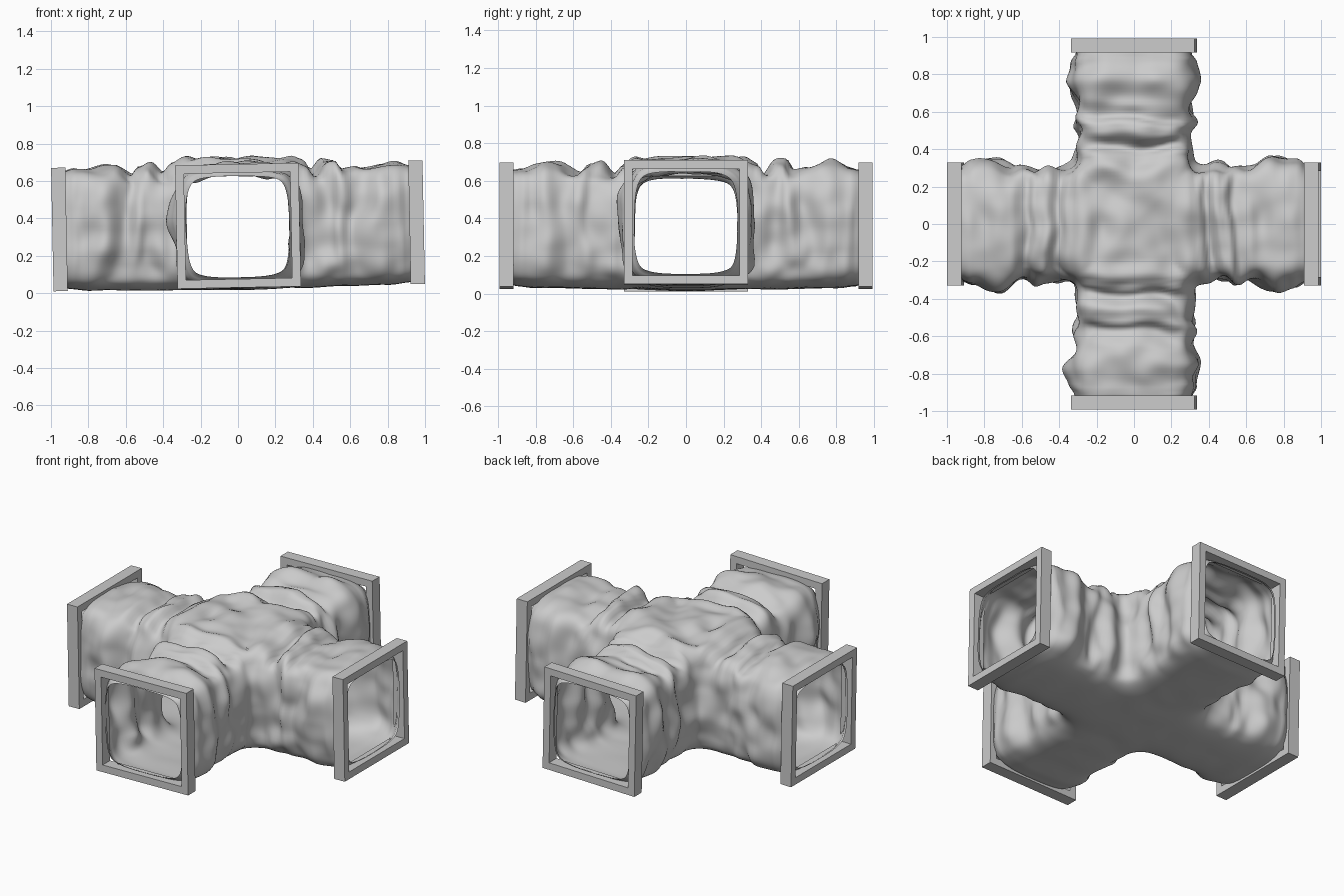
import bpy, bmesh, math
from mathutils import Vector, Matrix, noise

if "Cube" in bpy.data.objects:
    bpy.data.objects.remove(bpy.data.objects["Cube"])

TILT = Matrix.Translation((0, 0, 0.36)) @ Matrix.Rotation(-0.02, 4, 'Y') @ Matrix.Translation((0, 0, -0.36))
END, W, Z0, Z1, CHAMFER = 0.97, 0.318, 0.03, 0.675, 0.035


def lerp_table(table, d):
    for (a, va), (b, vb) in zip(table, table[1:]):
        if d <= b:
            t = max(0, (d - a) / (b - a))
            t = t * t * (3 - 2 * t)
            return va + (vb - va) * t
    return table[-1][1]


def add_object(name, bm):
    me = bpy.data.meshes.new(name)
    bm.to_mesh(me)
    bm.free()
    ob = bpy.data.objects.new(name, me)
    bpy.context.collection.objects.link(ob)
    return ob


# Cross-shaped tunnel cage, open at the four ends
inner = [-W, -W / 2, 0, W / 2, W]
arm = [W + (END - W) * k / 5 for k in range(1, 6)]
xs = [-a for a in reversed(arm)] + inner + arm
zs = [Z0 + (Z1 - Z0) * k / 4 for k in range(5)]
N = len(xs) - 1


def inside(i, j):
    return 0 <= i < N and 0 <= j < N and (5 <= i < 9 or 5 <= j < 9)


bm = bmesh.new()


def quad(*pts):
    bm.faces.new([bm.verts.new(p) for p in pts])


for i in range(N):
    for j in range(N):
        if not inside(i, j):
            continue
        c = [(xs[i], xs[j]), (xs[i + 1], xs[j]), (xs[i + 1], xs[j + 1]), (xs[i], xs[j + 1])]
        quad(*[(x, y, Z1) for x, y in c])
        quad(*[(x, y, Z0) for x, y in reversed(c)])
        for k, (di, dj) in enumerate([(0, -1), (1, 0), (0, 1), (-1, 0)]):
            ni, nj = i + di, j + dj
            if inside(ni, nj) or not (0 <= ni < N and 0 <= nj < N):
                continue
            (ax, ay), (bx, by) = c[k], c[(k + 1) % 4]
            for za, zb in zip(zs, zs[1:]):
                quad((ax, ay, za), (bx, by, za), (bx, by, zb), (ax, ay, zb))
bmesh.ops.remove_doubles(bm, verts=bm.verts, dist=1e-4)

# Chamfer the long edges of the cage
for v in bm.verts:
    x, y, z = v.co
    if abs(min(abs(x), abs(y)) - W) < 1e-3 and not Z0 + 0.01 < z < Z1 - 0.01:
        v.co.z += CHAMFER if z < 0.3 else -CHAMFER
        for a in (0, 1):
            if abs(abs(v.co[a]) - W) < 1e-3:
                v.co[a] -= math.copysign(CHAMFER, v.co[a])
tunnel = add_object("rock_tunnel", bm)
tunnel.modifiers.new("round", 'SUBSURF').levels = 3
dg = bpy.context.evaluated_depsgraph_get()
smooth = bpy.data.meshes.new_from_object(tunnel.evaluated_get(dg))
tunnel.modifiers.clear()
tunnel.data = smooth

# Rocky displacement: ring-like folds along each arm, smooth floor, necked ends
WALL = [(0, -0.02), (0.33, -0.025), (0.42, -0.01), (0.5, -0.02), (0.56, 0.0), (0.64, -0.01),
        (0.76, 0.035), (0.86, 0.02), (0.92, -0.01), (0.96, -0.045)]
ROOF = [(0, 0.035), (0.2, 0.02), (0.29, 0.045), (0.36, 0.02), (0.41, -0.035), (0.48, 0.02), (0.53, 0.01),
        (0.57, -0.04), (0.66, 0.0), (0.76, 0.01), (0.87, 0.0), (0.92, -0.01), (0.96, -0.045)]
FLOOR = [(0, 0.012), (0.4, 0.006), (0.8, 0.0), (0.91, -0.01), (0.965, -0.055)]
bm = bmesh.new()
bm.from_mesh(smooth)
bmesh.ops.recalc_face_normals(bm, faces=bm.faces)
bm.normal_update()
moves = []
for v in bm.verts:
    p, n = v.co, v.normal
    d = max(abs(p.x), abs(p.y))
    blend = min(1, abs(abs(p.x) - abs(p.y)) / 0.3)
    along = Vector((6.5, 3.5, 3.5)) if abs(p.x) > abs(p.y) else Vector((3.5, 6.5, 3.5))
    scale = Vector((4.5, 4.5, 3.5)).lerp(along, blend)
    base = p * 5
    q = Vector([a * b for a, b in zip(p, scale)])
    rough = noise.noise(q + Vector((3, 7, 1))) * 0.045
    rough += noise.noise(base * 1.7 + Vector((11, 2, 5))) * 0.018
    fade = min(1, max(0.15, (END - d) / 0.14))
    floor = min(1, max(0, (n.z + 0.85) / 0.6))
    wob = d + 0.05 * noise.noise(base * 0.8) * fade
    up, down = max(0, n.z) ** 2, max(0, -n.z) ** 2
    h = rough * fade * (0.08 + 0.92 * floor) + up * lerp_table(ROOF, wob)
    h += (1 - n.z ** 2) * lerp_table(WALL, wob) + down * lerp_table(FLOOR, d)
    moves.append((v, n * h))
for v, m in moves:
    v.co += m
bm.transform(TILT)
bm.to_mesh(smooth)
bm.free()
smooth.shade_smooth()


# Square door frames closing each end
def frame(name, angle):
    bm = bmesh.new()
    o, t = 0.33, 0.046
    rings = []
    for x, r in [(0.917, o), (0.993, o), (0.993, o - t), (0.917, o - t)]:
        rings.append([bm.verts.new((x, sy * r, 0.36 + sz * r))
                      for sy, sz in [(-1, -1), (1, -1), (1, 1), (-1, 1)]])
    for a in range(4):
        ra, rb = rings[a], rings[(a + 1) % 4]
        for k in range(4):
            m = (k + 1) % 4
            bm.faces.new((ra[k], ra[m], rb[m], rb[k]))
    bmesh.ops.recalc_face_normals(bm, faces=bm.faces)
    bm.transform(TILT @ Matrix.Rotation(angle, 4, 'Z'))
    return add_object(name, bm)


for k, side_name in enumerate(["right", "back", "left", "front"]):
    frame(side_name + "_door_frame", k * math.pi / 2)
